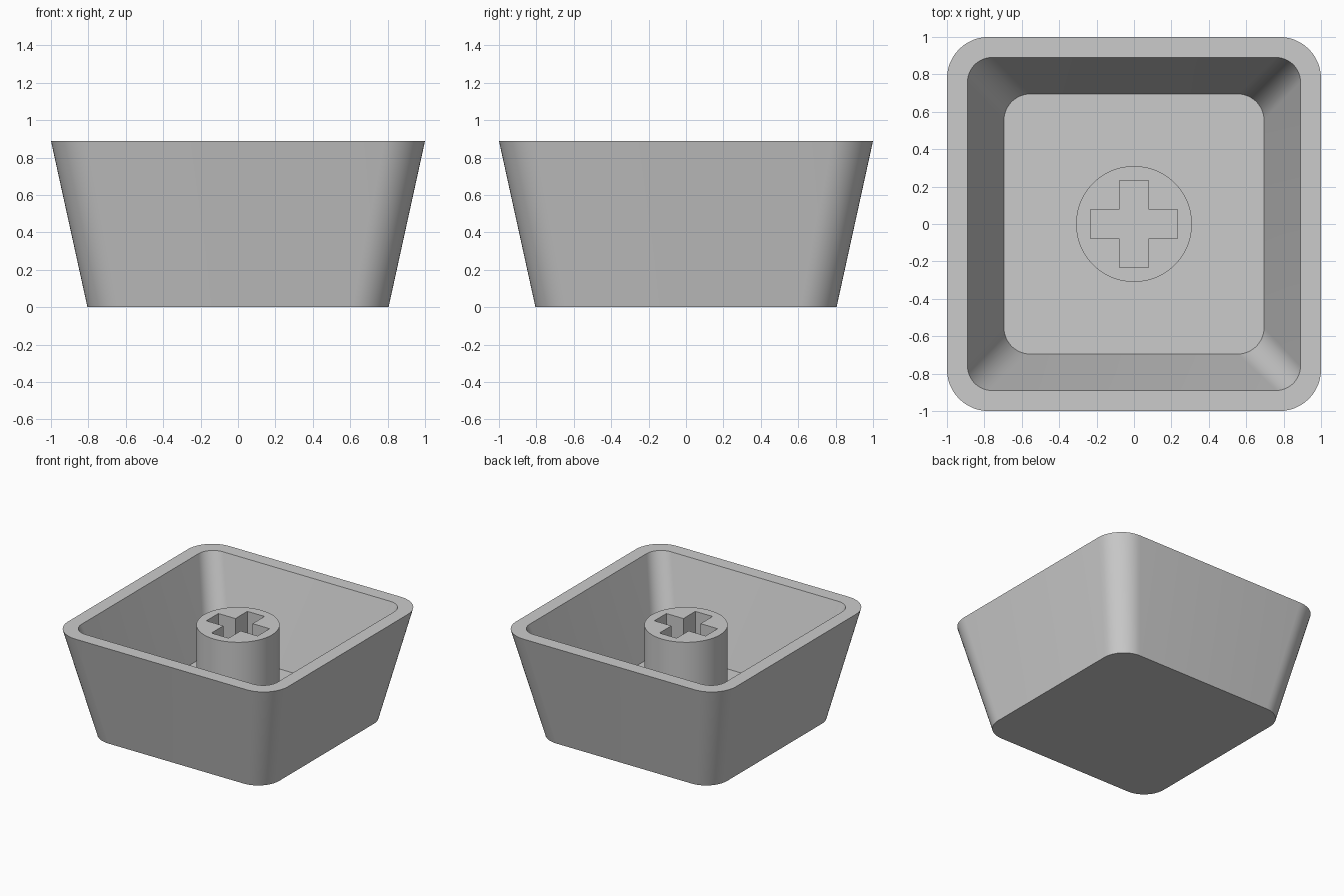
import bpy
import bmesh
import math

HEIGHT, FLOOR, STEM_TOP = 0.889, 0.175, 0.833

cube = bpy.data.objects.get("Cube")
if cube:
    bpy.data.objects.remove(cube, do_unlink=True)

grey = bpy.data.materials.new("plain grey")
grey.use_nodes = True
colour = (0.6, 0.6, 0.6, 1)
grey.diffuse_color = colour
grey.node_tree.nodes["Principled BSDF"].inputs["Base Color"].default_value = colour


def rounded_square(half, radius, steps=12):
    """Outline of a square with rounded corners."""
    points = []
    for quarter in range(4):
        corner = math.radians(45 + 90 * quarter)
        cx = math.copysign(half - radius, math.cos(corner))
        cy = math.copysign(half - radius, math.sin(corner))
        for i in range(steps + 1):
            a = math.pi / 2 * (quarter + i / steps)
            points.append((cx + radius * math.cos(a), cy + radius * math.sin(a)))
    return points


def ring(bm, outline, z):
    return [bm.verts.new((x, y, z)) for x, y in outline]


def bridge(bm, a, b):
    for i in range(len(a)):
        j = (i + 1) % len(a)
        bm.faces.new((a[i], a[j], b[j], b[i]))


def finish(bm, name):
    bmesh.ops.recalc_face_normals(bm, faces=bm.faces)
    mesh = bpy.data.meshes.new(name)
    bm.to_mesh(mesh)
    bm.free()
    mesh.materials.append(grey)
    obj = bpy.data.objects.new(name, mesh)
    bpy.context.collection.objects.link(obj)
    bpy.ops.object.select_all(action="DESELECT")
    obj.select_set(True)
    bpy.context.view_layer.objects.active = obj
    bpy.ops.object.shade_smooth_by_angle(angle=math.radians(30))
    return obj


# Tapered shell: base, outer wall, rim, inner wall, floor
bm = bmesh.new()
sections = [(0.805, 0.19, 0), (1.0, 0.222, HEIGHT),
            (0.89, 0.13, HEIGHT), (0.695, 0.14, FLOOR)]
rings = [ring(bm, rounded_square(half, r), z) for half, r, z in sections]
for lower, upper in zip(rings, rings[1:]):
    bridge(bm, lower, upper)
bm.faces.new(rings[0])
bm.faces.new(rings[-1])
finish(bm, "tapered_shell")

# Round stem with a cross-shaped socket down to the floor
arm, slot = 0.233, 0.078
cross = []
for q in range(4):
    c, s = round(math.cos(q * math.pi / 2)), round(math.sin(q * math.pi / 2))
    for x, y in ((arm, -slot), (arm, slot), (slot, slot)):
        cross.append((x * c - y * s, x * s + y * c))
circle = [(0.31 * math.cos(math.tau * i / 64), 0.31 * math.sin(math.tau * i / 64))
          for i in range(64)]

bm = bmesh.new()
caps = []
for outline in (circle, cross):
    low, high = ring(bm, outline, FLOOR), ring(bm, outline, STEM_TOP)
    bridge(bm, low, high)
    caps += [bm.edges.get((high[i], high[i - 1])) for i in range(len(high))]
bmesh.ops.triangle_fill(bm, edges=caps, use_beauty=True, normal=(0, 0, 1))
finish(bm, "cross_socket_stem")
